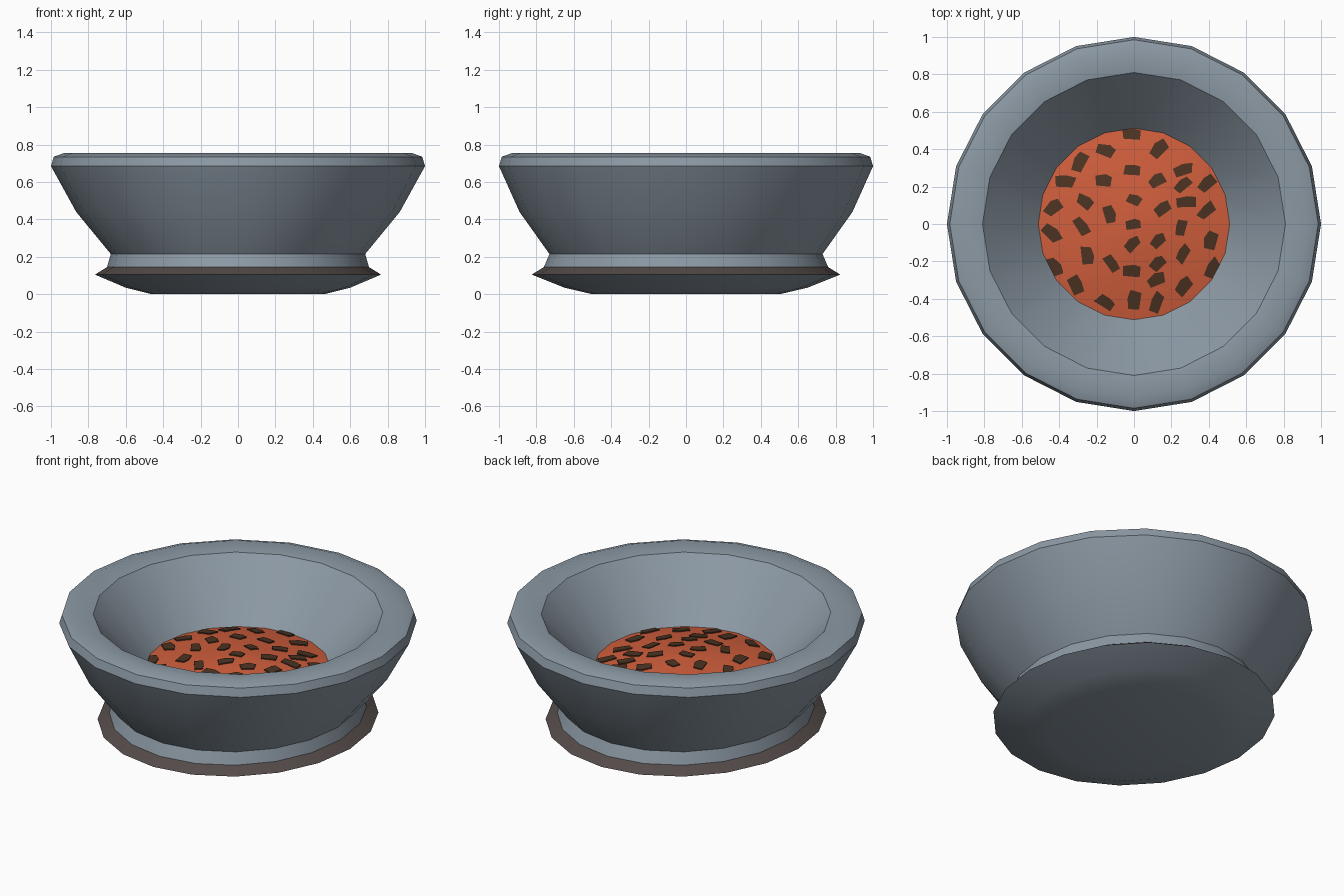
import bpy, bmesh, math, random

if "Cube" in bpy.data.objects:
    bpy.data.objects.remove(bpy.data.objects["Cube"])

random.seed(4)
SIDES = 20


def material(name, rgb):
    lin = [(c / 255 / 12.92) if c / 255 <= 0.04045 else ((c / 255 + 0.055) / 1.055) ** 2.4 for c in rgb]
    m = bpy.data.materials.new(name)
    m.diffuse_color = (*lin, 1)
    m.use_nodes = True
    m.node_tree.nodes["Principled BSDF"].inputs["Base Color"].default_value = m.diffuse_color
    return m


slate = material("slate_blue", (140, 153, 164))
trim = material("grey_brown", (84, 75, 73))
orange = material("orange_food", (208, 94, 60))
brown = material("dark_brown", (76, 51, 34))


def finish(bm, name, mats, angle=30):
    mesh = bpy.data.meshes.new(name)
    bm.to_mesh(mesh)
    bm.free()
    obj = bpy.data.objects.new(name, mesh)
    bpy.context.collection.objects.link(obj)
    for m in mats:
        mesh.materials.append(m)
    bpy.ops.object.select_all(action='DESELECT')
    obj.select_set(True)
    bpy.context.view_layer.objects.active = obj
    bpy.ops.object.shade_smooth_by_angle(angle=math.radians(angle))
    return obj


def ring(bm, rx, ry, zfun):
    out = []
    for i in range(SIDES):
        a = 2 * math.pi * i / SIDES
        x, y = rx * math.cos(a), ry * math.sin(a)
        out.append(bm.verts.new((x, y, zfun(x, y))))
    return out


def bridge(bm, lower, upper, mat=0):
    for i in range(SIDES):
        j = (i + 1) % SIDES
        bm.faces.new((lower[i], lower[j], upper[j], upper[i])).material_index = mat


# Bowl: slightly oval foot blending to a round rim; (x radius, y radius, height)
profile = [(.46, .50, 0), (.60, .65, .035), (.765, .825, .105), (.70, .76, .145),
           (.68, .73, .215), (.865, .89, .44), (1, 1, .685), (.985, .985, .735),
           (.93, .93, .755), (.81, .81, .738), (.50, .50, .405)]
bm = bmesh.new()
rings = [ring(bm, rx, ry, lambda x, y, z=z: z) for rx, ry, z in profile]
for k in range(len(rings) - 1):
    bridge(bm, rings[k], rings[k + 1], 1 if k == 2 else 0)   # band on top of the foot
bm.faces.new(rings[0][::-1])
bm.faces.new(rings[-1])
finish(bm, "bowl", [slate, trim])


# Food: low lumpy mound
def food_z(x, y):
    d = min(1, math.hypot(x, y) / .51)
    lumps = .008 * math.sin(9 * x + 1) * math.cos(8 * y) * (1 - d * d)
    return .418 + .06 * (1 - d * d) + lumps


bm = bmesh.new()
rings = [ring(bm, r, r, food_z) for r in (.512, .43, .34, .25, .16, .08)]
for k in range(len(rings) - 1):
    bridge(bm, rings[k], rings[k + 1])
top = bm.verts.new((0, 0, food_z(0, 0)))
for i in range(SIDES):
    bm.faces.new((rings[-1][i], rings[-1][(i + 1) % SIDES], top))
finish(bm, "food", [orange])

# Chunks: small irregular plates on the food (x, y, turn in degrees)
spots = [(-.01, .48, 0), (-.15, .39, -20), (.13, .40, 50), (-.29, .33, 70), (-.01, .29, 0),
         (.26, .29, 20), (-.37, .23, 0), (-.16, .23, 0), (.12, .23, 35), (.39, .22, 50),
         (.26, .21, 45), (-.26, .12, -30), (0, .13, -20), (-.43, .09, 45), (-.13, .05, -70),
         (.15, .08, 40), (.28, .12, 10), (.385, .07, 45), (-.28, -.01, -50), (0, 0, 10),
         (.25, -.02, 80), (-.44, -.05, -40), (-.01, -.11, 45), (.13, -.09, 40), (.41, -.09, 80),
         (-.25, -.17, -80), (.26, -.16, 60), (-.12, -.21, -50), (.13, -.21, 45), (-.43, -.23, -55),
         (-.01, -.25, 0), (.42, -.24, 60), (.12, -.30, 30), (-.31, -.32, -60), (.27, -.33, 50),
         (-.15, -.42, -30), (0, -.41, 85), (.12, -.42, 70)]
bm = bmesh.new()
for cx, cy, deg in spots:
    t = math.radians(deg)
    grow = .85 + .5 * math.hypot(cx, cy)
    verts = []
    for px, py in ((-.048, -.028), (.04, -.034), (.052, .02), (.01, .034), (-.045, .026)):
        px = px * grow * random.uniform(.8, 1.15)
        py = py * grow * random.uniform(.75, 1.1)
        x = cx + px * math.cos(t) - py * math.sin(t)
        y = cy + px * math.sin(t) + py * math.cos(t)
        s = min(1, .508 / max(.001, math.hypot(x, y)))
        verts.append((x * s, y * s))
    up = [bm.verts.new((x, y, food_z(x, y) + .006)) for x, y in verts]
    low = [bm.verts.new((x, y, food_z(x, y) - .003)) for x, y in verts]
    bm.faces.new(up)
    for i in range(5):
        j = (i + 1) % 5
        bm.faces.new((low[i], low[j], up[j], up[i]))
finish(bm, "food_chunks", [brown])
